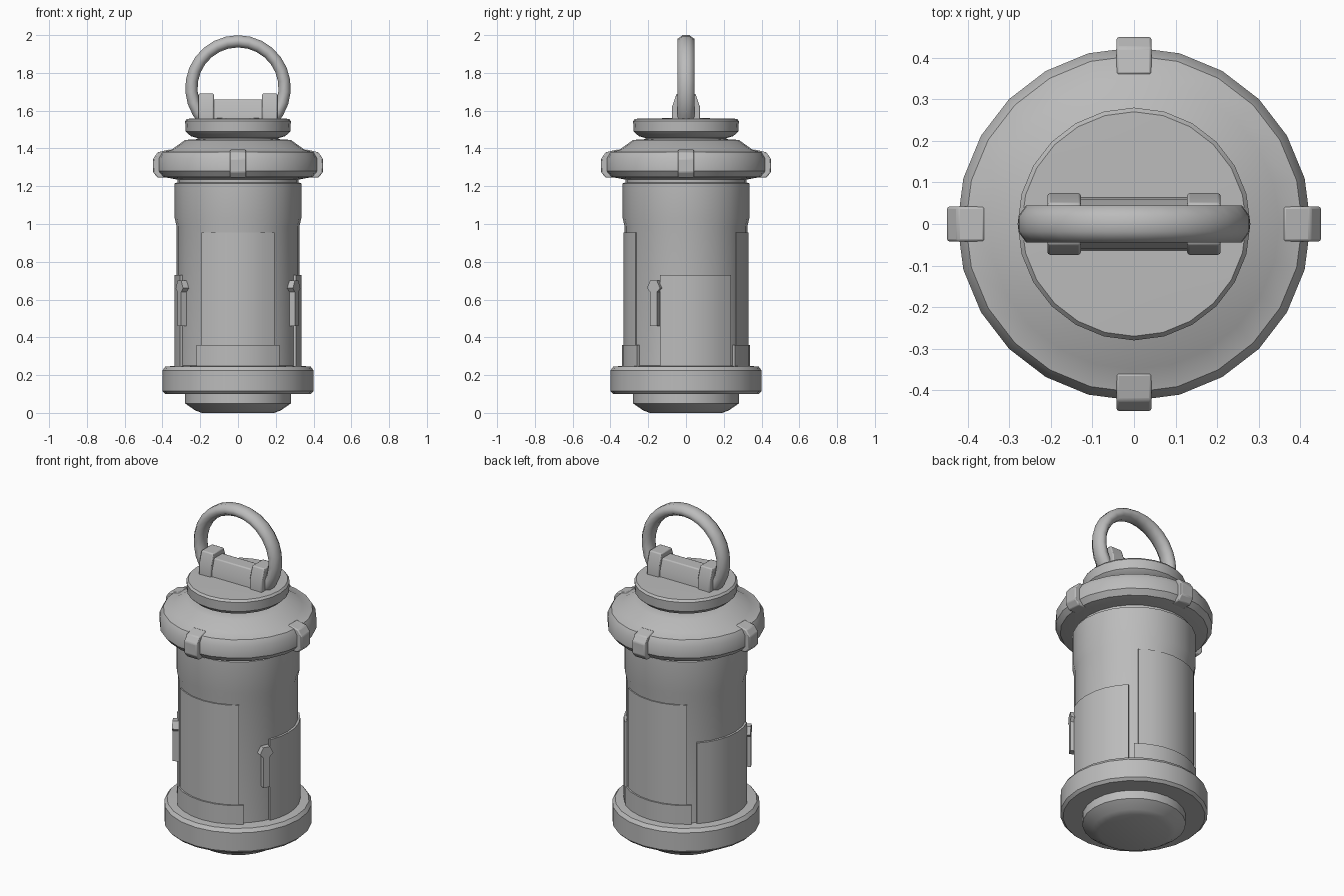
import bpy, bmesh, math
from mathutils import Vector

cube = bpy.data.objects.get("Cube")
if cube:
    bpy.data.objects.remove(cube, do_unlink=True)

grey = bpy.data.materials.new("plain_grey")
grey.use_nodes = True
grey.diffuse_color = (0.5, 0.5, 0.5, 1)
grey.node_tree.nodes["Principled BSDF"].inputs["Base Color"].default_value = grey.diffuse_color


def finish(name, bm, angle=35, bevel=0.0):
    bmesh.ops.recalc_face_normals(bm, faces=bm.faces[:])
    mesh = bpy.data.meshes.new(name)
    bm.to_mesh(mesh)
    bm.free()
    mesh.materials.append(grey)
    obj = bpy.data.objects.new(name, mesh)
    bpy.context.collection.objects.link(obj)
    bpy.ops.object.select_all(action='DESELECT')
    obj.select_set(True)
    bpy.context.view_layer.objects.active = obj
    if bevel:
        mod = obj.modifiers.new("soft_edges", 'BEVEL')
        mod.width, mod.segments = bevel, 2
    bpy.ops.object.shade_smooth_by_angle(angle=math.radians(angle))
    return obj


def lathe(name, profile, sides=24):
    """Closed solid of revolution from (radius, height) pairs."""
    bm = bmesh.new()
    rings = []
    for r, z in profile:
        rings.append([bm.verts.new((r * math.cos(i * math.tau / sides),
                                    r * math.sin(i * math.tau / sides), z)) for i in range(sides)])
    for a, b in zip(rings, rings[1:]):
        for i in range(sides):
            j = (i + 1) % sides
            bm.faces.new((a[i], a[j], b[j], b[i]))
    bm.faces.new(rings[0])
    bm.faces.new(rings[-1])
    return finish(name, bm)


def shell_plate(name, start, end, low, high, outer, inner=0.30, steps=6):
    """Curved plate on the barrel between two angles in degrees."""
    bm = bmesh.new()
    rows = []
    for i in range(steps + 1):
        a = math.radians(start + (end - start) * i / steps)
        rows.append([bm.verts.new((r * math.cos(a), r * math.sin(a), z))
                     for r, z in ((inner, low), (outer, low), (outer, high), (inner, high))])
    for a, b in zip(rows, rows[1:]):
        for k in range(4):
            m = (k + 1) % 4
            bm.faces.new((a[k], a[m], b[m], b[k]))
    bm.faces.new(rows[0])
    bm.faces.new(rows[-1])
    return finish(name, bm)


def prism(name, outline, place, bevel=0.0):
    """Extrude a 2D outline; place(u, v, side) gives each 3D point."""
    bm = bmesh.new()
    ends = [[bm.verts.new(place(u, v, s)) for u, v in outline] for s in (-1, 1)]
    n = len(outline)
    for i in range(n):
        j = (i + 1) % n
        bm.faces.new((ends[0][i], ends[0][j], ends[1][j], ends[1][i]))
    for end in ends:
        bm.faces.new(end)
    return finish(name, bm, bevel=bevel)


# Turned parts, bottom to top
lathe("foot", [(0.19, 0), (0.225, 0.012), (0.28, 0.05), (0.28, 0.13)])
lathe("base_ring", [(0.28, 0.10), (0.385, 0.10), (0.40, 0.115), (0.40, 0.225),
                    (0.385, 0.245), (0.32, 0.25)])
lathe("barrel", [(0.325, 0.2), (0.325, 0.985), (0.335, 1.03), (0.335, 1.215),
                 (0.32, 1.22), (0.32, 1.3)])
lathe("shoulder_ring", [(0.32, 1.235), (0.40, 1.25), (0.425, 1.28), (0.425, 1.345),
                        (0.405, 1.38), (0.35, 1.395), (0.28, 1.445), (0.2, 1.45)])
lathe("neck", [(0.215, 1.42), (0.215, 1.47)])
lathe("cap", [(0.215, 1.455), (0.25, 1.465), (0.277, 1.49), (0.28, 1.545),
              (0.27, 1.557), (0.12, 1.56)])

# Barrel plates: side covers, front and back skirts
for label, mid in (("left", 0), ("right", 180)):
    sign = 1 if mid == 0 else -1
    a, b = sorted((mid - 24 * sign, mid + 45 * sign))
    shell_plate(label + "_cover", a, b, 0.24, 0.73, 0.337)
for label, mid in (("front", 270), ("back", 90)):
    shell_plate(label + "_skirt", mid - 40, mid + 40, 0.24, 0.36, 0.34)
    shell_plate(label + "_panel", mid - 36, mid + 36, 0.30, 0.955, 0.331)

# Pointed latches on both sides, towards the front
latch = [(-0.02, 0.46), (0.02, 0.46), (0.02, 0.64), (0.04, 0.66),
         (0.02, 0.70), (-0.02, 0.70), (-0.04, 0.66), (-0.02, 0.64)]
for label, angle in (("left", -29), ("right", 209)):
    out = Vector((math.cos(math.radians(angle)), math.sin(math.radians(angle)), 0))
    side = Vector((-out.y, out.x, 0))
    prism(label + "_latch", latch,
          lambda u, v, s: out * (0.335 + 0.02 * s) + side * u + Vector((0, 0, v)))

# Four lugs around the shoulder ring
lug = [(0.36, 1.245), (0.425, 1.245), (0.45, 1.275), (0.45, 1.345), (0.425, 1.38), (0.36, 1.395)]
for i, label in enumerate(("left", "back", "right", "front")):
    c, d = ((1, 0), (0, 1), (-1, 0), (0, -1))[i]
    prism(label + "_lug", lug,
          lambda u, v, s: (c * u - d * 0.042 * s, d * u + c * 0.042 * s, v), bevel=0.006)

# Handle mount: a ridge with a knuckle at each end
ridge = [(-0.065, 1.55), (0.065, 1.55), (0.06, 1.60), (0.04, 1.66), (-0.04, 1.66), (-0.06, 1.60)]
prism("handle_mount", ridge, lambda u, v, s: (0.2 * s, u, v), bevel=0.006)
knuckle = [(-0.074, 1.55), (0.074, 1.55), (0.074, 1.62), (0.05, 1.69), (-0.05, 1.69), (-0.074, 1.62)]
for label, x in (("left", 0.168), ("right", -0.168)):
    prism(label + "_knuckle", knuckle, lambda u, v, s: (x + 0.04 * s, u, v), bevel=0.006)

# Carrying loop: open ring swept with an oval section
bm = bmesh.new()
loops = []
count, sides = 20, 8
for i in range(count + 1):
    a = math.radians(-45 + 270 * i / count)
    loop = []
    for k in range(sides):
        t = (k + 0.5) * math.tau / sides
        r = 0.247 + 0.035 * math.cos(t)
        loop.append(bm.verts.new((r * math.cos(a), 0.048 * math.sin(t), 1.72 + r * math.sin(a))))
    loops.append(loop)
for a, b in zip(loops, loops[1:]):
    for k in range(sides):
        m = (k + 1) % sides
        bm.faces.new((a[k], a[m], b[m], b[k]))
bm.faces.new(loops[0])
bm.faces.new(loops[-1])
finish("carrying_loop", bm, angle=60)
